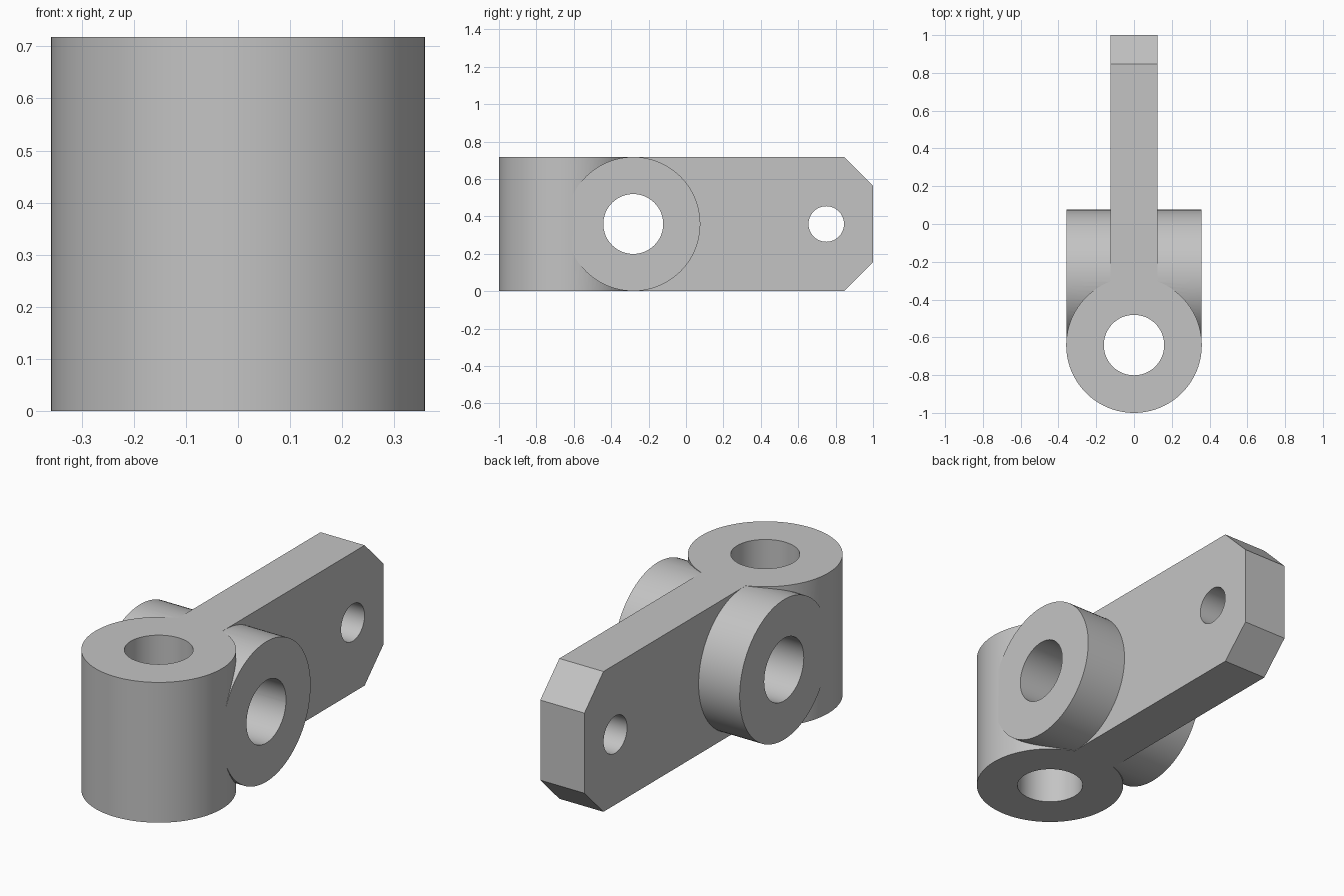
import bpy
import bmesh
from math import pi
from mathutils import Matrix, Vector

default = bpy.data.objects.get("Cube")
if default:
    bpy.data.objects.remove(default, do_unlink=True)

HEIGHT = 0.718
MID = HEIGHT / 2
RADIUS = 0.359
BORE = 0.16
BOSS_Y, CROSS_Y, PIN_Y = -0.641, -0.282, 0.75

steel = bpy.data.materials.new("plain grey")
steel.use_nodes = True
grey = (0.55, 0.55, 0.55, 1)
steel.diffuse_color = grey
steel.node_tree.nodes["Principled BSDF"].inputs["Base Color"].default_value = grey


def add_object(name, bm):
    bmesh.ops.recalc_face_normals(bm, faces=bm.faces)
    mesh = bpy.data.meshes.new(name)
    bm.to_mesh(mesh)
    bm.free()
    mesh.materials.append(steel)
    obj = bpy.data.objects.new(name, mesh)
    bpy.context.collection.objects.link(obj)
    return obj


def cylinder(name, y, radius, length, axis, segments=96):
    bm = bmesh.new()
    matrix = Matrix.Translation((0, y, MID))
    if axis == "X":
        matrix = matrix @ Matrix.Rotation(pi / 2, 4, "Y")
    bmesh.ops.create_cone(bm, cap_ends=True, segments=segments, radius1=radius,
                          radius2=radius, depth=length, matrix=matrix)
    return add_object(name, bm)


def combine(target, other, operation):
    mod = target.modifiers.new(operation, "BOOLEAN")
    mod.operation = operation
    mod.solver = "EXACT"
    mod.object = other
    bpy.context.view_layer.objects.active = target
    bpy.ops.object.modifier_apply(modifier=mod.name)
    bpy.data.objects.remove(other, do_unlink=True)


# Upright boss at the front
hinge = cylinder("hinge_lug", BOSS_Y, RADIUS, HEIGHT, "Z")

# Flat tongue with chamfered rear corners
profile = [(BOSS_Y, 0), (0.846, 0), (1, 0.154),
           (1, HEIGHT - 0.154), (0.846, HEIGHT), (BOSS_Y, HEIGHT)]
bm = bmesh.new()
face = bm.faces.new([bm.verts.new((-0.125, y, z)) for y, z in profile])
side = bmesh.ops.extrude_face_region(bm, geom=[face])
bmesh.ops.translate(bm, vec=Vector((0.25, 0, 0)),
                    verts=[v for v in side["geom"] if isinstance(v, bmesh.types.BMVert)])
tongue = add_object("tongue", bm)
combine(hinge, tongue, "UNION")

# Cross boss through the tongue
cross = cylinder("cross_boss", CROSS_Y, RADIUS - 0.0005, 0.715, "X")
combine(hinge, cross, "UNION")

# Bores through both bosses and the tongue end
for y, radius, axis in ((BOSS_Y, BORE, "Z"), (CROSS_Y, BORE, "X"), (PIN_Y, 0.095, "X")):
    combine(hinge, cylinder("bore", y, radius, 1, axis, 64), "DIFFERENCE")

# Smooth round walls, crisp edges
bpy.ops.object.select_all(action="DESELECT")
hinge.select_set(True)
bpy.context.view_layer.objects.active = hinge
bpy.ops.object.shade_smooth_by_angle(angle=pi / 9)
